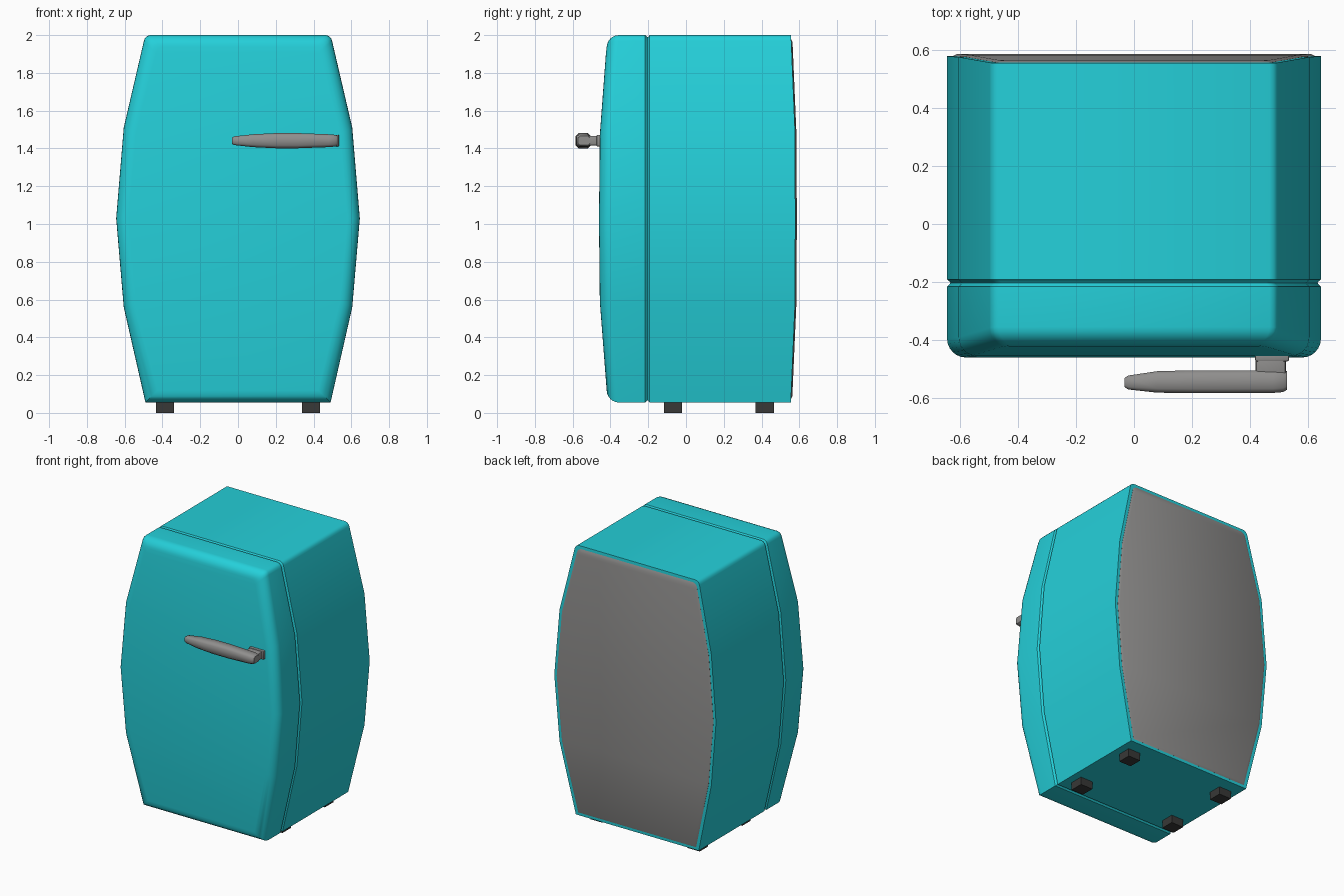
import bpy, bmesh, math

if "Cube" in bpy.data.objects:
    bpy.data.objects.remove(bpy.data.objects["Cube"])


def material(name, rgb):
    m = bpy.data.materials.new(name)
    m.diffuse_color = (*rgb, 1)
    m.use_nodes = True
    m.node_tree.nodes["Principled BSDF"].inputs["Base Color"].default_value = m.diffuse_color
    return m


TEAL = material("teal enamel", (0.018, 0.63, 0.70))
GREY = material("grey metal", (0.28, 0.275, 0.27))
DARK = material("dark rubber", (0.04, 0.04, 0.038))

# Barrel outline seen from the front: (half width, height)
ROWS = [(0.49, 0.055), (0.605, 0.56), (0.645, 1.03), (0.605, 1.51),
        (0.498, 1.97), (0.493, 1.984), (0.483, 1.994), (0.468, 2.0)]
BOTTOM, TOP = 0.055, 2.0
MID, HALF = (BOTTOM + TOP) / 2, (TOP - BOTTOM) / 2


def finish(name, bm, mat, angle=30):
    bmesh.ops.recalc_face_normals(bm, faces=bm.faces)
    me = bpy.data.meshes.new(name)
    bm.to_mesh(me)
    bm.free()
    me.materials.append(mat)
    ob = bpy.data.objects.new(name, me)
    bpy.context.collection.objects.link(ob)
    bpy.ops.object.select_all(action='DESELECT')
    ob.select_set(True)
    bpy.context.view_layer.objects.active = ob
    bpy.ops.object.shade_smooth_by_angle(angle=math.radians(angle))
    return ob


def bulge(z):
    """0 at top and bottom, 1 at mid height."""
    return 1 - min(1, abs(z - MID) / HALF) ** 3


def barrel(name, rings, mat):
    """Loft the outline through rings of (inset, y, bow); caps follow the bow."""
    bm = bmesh.new()
    n = len(ROWS)
    loops = []
    for inset, y, bow in rings:
        pts = [(w - inset, MID + (z - MID) * (HALF - inset) / HALF, z) for w, z in ROWS]
        right = [bm.verts.new((w, y + bow * bulge(z0), z)) for w, z, z0 in pts]
        left = [bm.verts.new((-w, y + bow * bulge(z0), z)) for w, z, z0 in pts]
        loops.append(right + left[::-1])
    for a, b in zip(loops, loops[1:]):
        for i in range(2 * n):
            j = (i + 1) % (2 * n)
            bm.faces.new((a[i], a[j], b[j], b[i]))
    for lp in (loops[0], loops[-1]):
        for i in range(n - 1):
            bm.faces.new((lp[i], lp[i + 1], lp[2 * n - 2 - i], lp[2 * n - 1 - i]))
    return finish(name, bm, mat)


def box(name, lo, hi, mat, bevel=0.0):
    bm = bmesh.new()
    bmesh.ops.create_cube(bm, size=1)
    for v in bm.verts:
        v.co = [l + (c + 0.5) * (h - l) for l, h, c in zip(lo, hi, v.co)]
    if bevel:
        bmesh.ops.bevel(bm, geom=bm.edges[:], offset=bevel, segments=2,
                        profile=0.5, affect='EDGES')
    return finish(name, bm, mat)


# Cabinet, with a small chamfer beside the door seam
barrel("cabinet", [(0.012, -0.204, 0), (0.01, -0.2, 0), (0, -0.192, 0),
                   (0, 0.555, 0.024)], TEAL)

# Door with rounded front rim
R = 0.065
rim = [(R * (1 - math.cos(t)), -0.42 + R * (1 - math.sin(t)), -0.043 * 0.95)
       for t in [math.radians(15 * k) for k in range(7)]]
barrel("door", [(0.012, -0.203, 0), (0.008, -0.208, 0), (0, -0.216, 0)] + rim, TEAL)

# Raised back panel
barrel("back_panel", [(0.02, 0.545, 0.024), (0.02, 0.556, 0.024),
                      (0.034, 0.563, 0.024)], GREY)

# Handle bar: octagonal sections along x, (x, half height, y front, y back)
bm = bmesh.new()
sections = [(-0.032, 0.017, -0.563, -0.531), (-0.02, 0.023, -0.571, -0.523),
            (0.08, 0.034, -0.582, -0.508), (0.2, 0.04, -0.584, -0.505),
            (0.32, 0.04, -0.584, -0.505), (0.48, 0.034, -0.583, -0.505),
            (0.515, 0.031, -0.58, -0.505), (0.528, 0.024, -0.572, -0.508)]
loops = []
for x, h, y0, y1 in sections:
    cy, d = (y0 + y1) / 2, (y1 - y0) / 2
    c = 0.62
    ring = [(1, c), (c, 1), (-c, 1), (-1, c), (-1, -c), (-c, -1), (c, -1), (1, -c)]
    loops.append([bm.verts.new((x, cy + d * u, 1.441 + h * v)) for u, v in ring])
for a, b in zip(loops, loops[1:]):
    for i in range(8):
        j = (i + 1) % 8
        bm.faces.new((a[i], a[j], b[j], b[i]))
bm.faces.new(loops[0])
bm.faces.new(loops[-1])
finish("handle_bar", bm, GREY, 50)

# Handle post and its foot on the door
box("handle_post", (0.42, -0.53, 1.415), (0.524, -0.44, 1.467), GREY, 0.008)
box("handle_mount", (0.418, -0.474, 1.41), (0.535, -0.44, 1.472), GREY, 0.006)

# Four square feet
for side, x in (("left", -0.387), ("right", 0.387)):
    for end, y in (("front", -0.068), ("back", 0.417)):
        box(f"{end}_{side}_foot", (x - 0.048, y - 0.048, 0),
            (x + 0.048, y + 0.048, 0.06), DARK)
